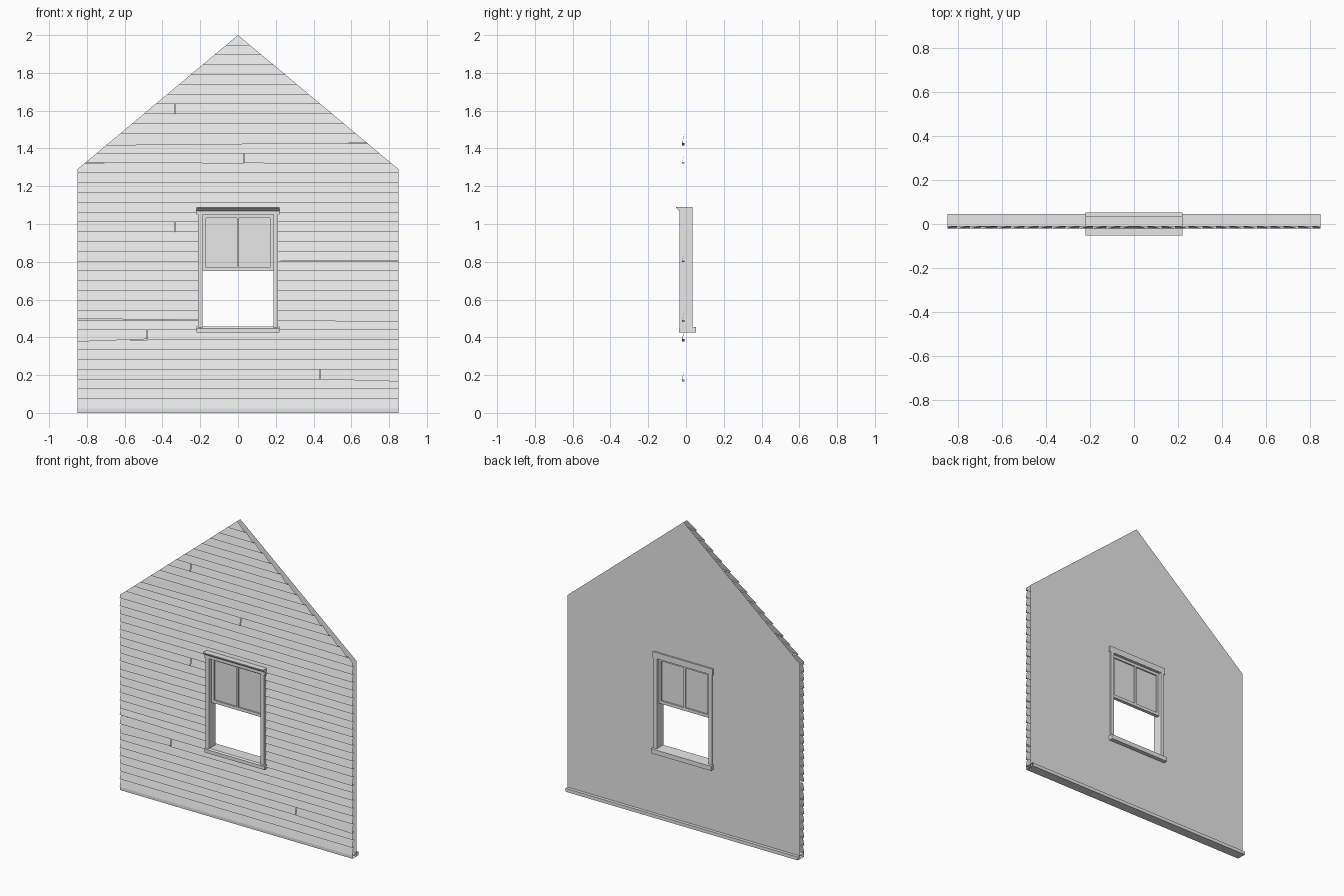
import bpy, bmesh
from mathutils import Vector

cube = bpy.data.objects.get("Cube")
if cube:
    bpy.data.objects.remove(cube, do_unlink=True)

HALF, EAVE, APEX = 0.85, 1.29, 2.0      # gable outline
HOLE_X, HOLE_LOW, HOLE_HIGH = 0.2, 0.44, 1.075
BACK_Y = 0.025

paint = bpy.data.materials.new("light_grey_paint")
paint.use_nodes = True
paint.diffuse_color = (0.8, 0.8, 0.8, 1)
paint.node_tree.nodes["Principled BSDF"].inputs["Base Color"].default_value = (0.8, 0.8, 0.8, 1)


def finish(name, bm):
    mesh = bpy.data.meshes.new(name)
    bm.to_mesh(mesh)
    bm.free()
    mesh.materials.append(paint)
    obj = bpy.data.objects.new(name, mesh)
    bpy.context.collection.objects.link(obj)
    return obj


def quad(bm, *points):
    return bm.faces.new([bm.verts.new(p) for p in points])


def cut(bm, co, no, outer=False):
    geom = bm.verts[:] + bm.edges[:] + bm.faces[:]
    bmesh.ops.bisect_plane(bm, geom=geom, plane_co=co, plane_no=no, clear_outer=outer)


def trim_to_gable(bm):
    # Slice off the roof slopes, then open the window hole
    for side in (-1, 1):
        cut(bm, (0, 0, APEX), (side * (APEX - EAVE), 0, HALF), True)
        cut(bm, (side * HOLE_X, 0, 0), (1, 0, 0))
    for z in (HOLE_LOW, HOLE_HIGH):
        cut(bm, (0, 0, z), (0, 0, 1))
    inside = []
    for f in bm.faces:
        c = f.calc_center_median()
        if abs(c.x) < HOLE_X and HOLE_LOW < c.z < HOLE_HIGH:
            inside.append(f)
    bmesh.ops.delete(bm, geom=inside, context='FACES')


def extrude_x(name, half, profile, caps=True):
    # Sweep a (y, z) profile across the width
    bm = bmesh.new()
    ends = [[bm.verts.new((x, y, z)) for y, z in profile] for x in (-half, half)]
    n = len(profile)
    for i in range(n):
        j = (i + 1) % n
        bm.faces.new((ends[0][i], ends[0][j], ends[1][j], ends[1][i]))
    if caps:
        bm.faces.new(ends[0])
        bm.faces.new(ends[1])
    bmesh.ops.recalc_face_normals(bm, faces=bm.faces)
    return finish(name, bm)


def box(name, x0, x1, y0, y1, z0, z1):
    bm = bmesh.new()
    bmesh.ops.create_cube(bm, size=1)
    low, high = Vector((x0, y0, z0)), Vector((x1, y1, z1))
    for v in bm.verts:
        v.co = (low + high) / 2 + v.co * (high - low)
    return finish(name, bm)


# Inner wall sheet
bm = bmesh.new()
quad(bm, (HALF, BACK_Y, 0), (-HALF, BACK_Y, 0), (-HALF, BACK_Y, APEX), (HALF, BACK_Y, APEX))
trim_to_gable(bm)
finish("inner_wall", bm)

# Lapped siding boards, each with a sloped face and a butt underside
START, STEP, ROWS = 0.022, 0.052, 38
FRONT_Y, REAR_Y = -0.021, -0.008
GAP = 0.002
JOINTS = {3: (0.435, 0, -0.012), 7: (-0.48, -0.009, 0), 18: (-0.335, 0, 0),
          25: (0.03, 0.003, -0.003), 30: (-0.335, 0, 0)}
TILTS = {9: (0.008, -0.008), 15: (-0.003, 0.003), 27: (-0.012, 0.004)}


def board(bm, x0, x1, z, left, right):
    top = z + STEP
    quad(bm, (x0, FRONT_Y, z + left), (x1, FRONT_Y, z + right),
         (x1, REAR_Y, top), (x0, REAR_Y, top))
    quad(bm, (x0, REAR_Y, z + left), (x1, REAR_Y, z + right),
         (x1, FRONT_Y, z + right), (x0, FRONT_Y, z + left))


bm = bmesh.new()
for row in range(ROWS):
    z = START + STEP * row
    if row in JOINTS:
        x, left, right = JOINTS[row]
        board(bm, -HALF, x - GAP, z, left, -left / 2)
        board(bm, x + GAP, HALF, z, 0, right)
    else:
        left, right = TILTS.get(row, (0, 0))
        board(bm, -HALF, HALF, z, left, right)
trim_to_gable(bm)
finish("siding_boards", bm)

# Base plate, open at the ends
extrude_x("base_plate", HALF, [(-0.018, 0), (0.046, 0), (0.046, 0.022), (-0.018, 0.022)], False)

# Window head with moulded drip cap, and sill
extrude_x("window_head", 0.22, [(-0.034, 1.05), (0.035, 1.05), (0.035, 1.09), (-0.052, 1.09),
                                (-0.052, 1.084), (-0.042, 1.075), (-0.034, 1.07)])
extrude_x("window_sill", 0.22, [(-0.037, 0.425), (0.052, 0.425), (0.052, 0.455),
                                (-0.03, 0.457), (-0.037, 0.448)])

# Window jambs and sash stiles
for side, label in ((1, "left"), (-1, "right")):
    box(label + "_jamb", *sorted((side * 0.188, side * 0.213)), -0.034, 0.035, 0.45, 1.06)
    box(label + "_sash_stile", *sorted((side * 0.17, side * 0.19)), -0.006, 0.016, 0.75, 1.052)

# Raised upper sash
box("sash_bottom_rail", -0.17, 0.17, -0.006, 0.016, 0.75, 0.77)
box("sash_top_rail", -0.17, 0.17, -0.006, 0.016, 1.032, 1.052)
box("sash_muntin", -0.006, 0.006, -0.006, 0.016, 0.77, 1.032)
box("sash_pane", -0.17, 0.17, 0.003, 0.007, 0.77, 1.032)
